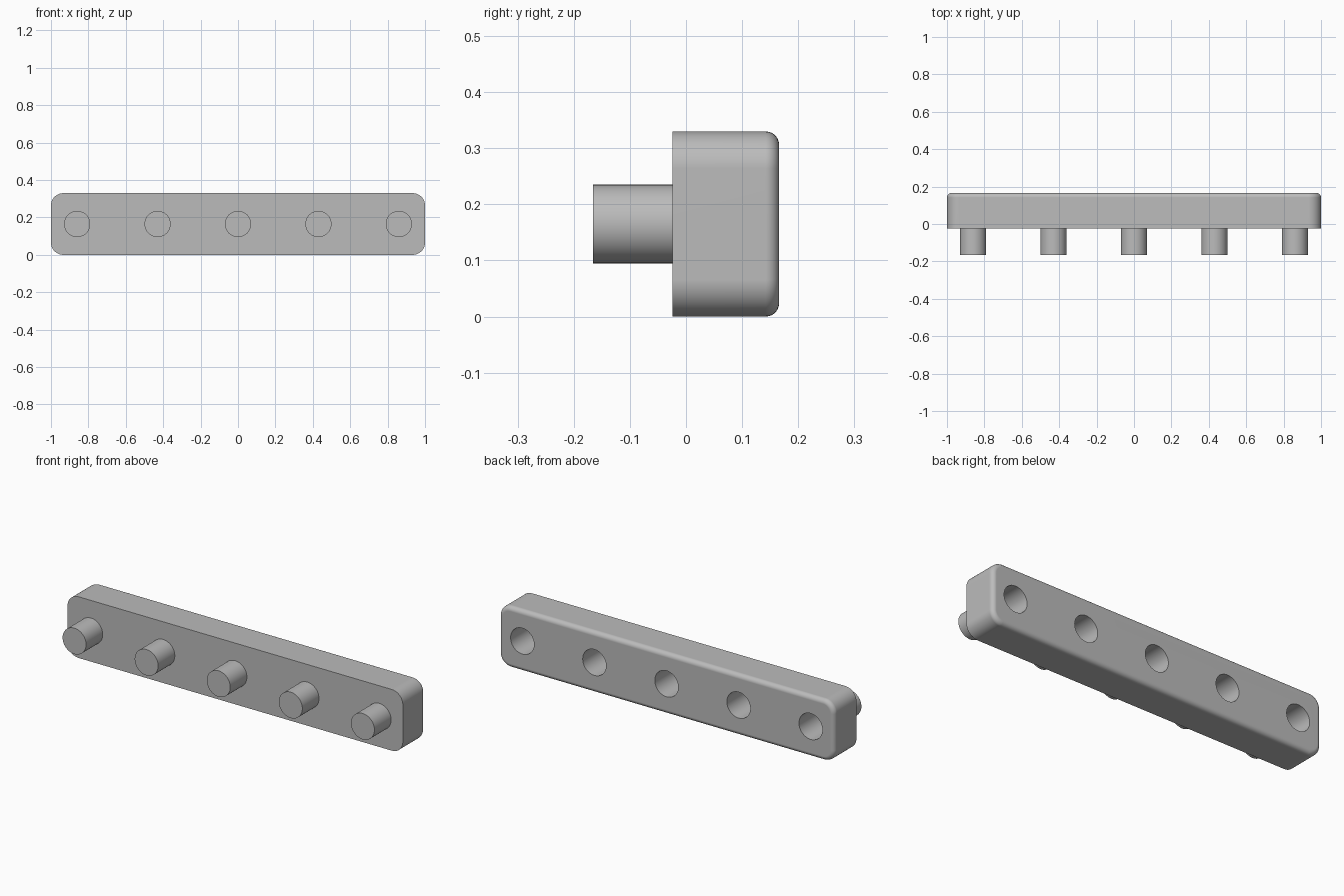
import bpy, bmesh, math
from mathutils import Matrix, Vector

old = bpy.data.objects.get("Cube")
if old:
    bpy.data.objects.remove(old, do_unlink=True)

HEIGHT, CORNER, FILLET = 0.33, 0.066, 0.024
FRONT, BACK, PIN_END = -0.024, 0.166, -0.166
MID = HEIGHT / 2
SPACING, RADIUS = 0.43, 0.07
HOLE_DEPTH = 0.16

grey = bpy.data.materials.new("plain grey")
grey.use_nodes = True
colour = (0.5, 0.5, 0.5, 1)
grey.diffuse_color = colour
grey.node_tree.nodes["Principled BSDF"].inputs["Base Color"].default_value = colour


def make_object(name, bm):
    bmesh.ops.recalc_face_normals(bm, faces=bm.faces)
    mesh = bpy.data.meshes.new(name)
    bm.to_mesh(mesh)
    bm.free()
    mesh.materials.append(grey)
    obj = bpy.data.objects.new(name, mesh)
    bpy.context.collection.objects.link(obj)
    return obj


def activate(obj):
    bpy.ops.object.select_all(action="DESELECT")
    obj.select_set(True)
    bpy.context.view_layer.objects.active = obj


def smooth(obj):
    activate(obj)
    bpy.ops.object.shade_smooth_by_angle(angle=math.radians(30))


def cylinder(bm, x, y0, y1):
    """Add a capped cylinder running along y."""
    place = Matrix.Translation((x, (y0 + y1) / 2, MID)) @ Matrix.Rotation(math.pi / 2, 4, "X")
    bmesh.ops.create_cone(bm, cap_ends=True, segments=48, radius1=RADIUS,
                          radius2=RADIUS, depth=y1 - y0, matrix=place)


# Bar: rounded rectangle extruded front to back, with the back rim rounded
bm = bmesh.new()
outline = []
for i, (sx, sz) in enumerate([(1, 1), (-1, 1), (-1, -1), (1, -1)]):
    for k in range(11):
        a = (i + k / 10) * math.pi / 2
        outline.append(bm.verts.new((sx * (1 - CORNER) + CORNER * math.cos(a), FRONT,
                                     MID + sz * (MID - CORNER) + CORNER * math.sin(a))))
face = bm.faces.new(outline)
extruded = bmesh.ops.extrude_face_region(bm, geom=[face], use_keep_orig=True)
moved = [v for v in extruded["geom"] if isinstance(v, bmesh.types.BMVert)]
bmesh.ops.translate(bm, verts=moved, vec=Vector((0, BACK - FRONT, 0)))
rim = [e for e in bm.edges if all(v.co.y > BACK - 0.001 for v in e.verts)]
bmesh.ops.bevel(bm, geom=rim, offset=FILLET, segments=6, profile=0.5, affect="EDGES")
bar = make_object("bar", bm)

# Blind sockets cut into the back
bm = bmesh.new()
for i in range(-2, 3):
    cylinder(bm, i * SPACING, BACK - HOLE_DEPTH, BACK + 0.05)
cutter = make_object("socket_cutter", bm)
cutter.hide_render = True
cut = bar.modifiers.new("sockets", "BOOLEAN")
cut.object = cutter
cut.operation = "DIFFERENCE"
cut.solver = "EXACT"
activate(bar)
bpy.ops.object.modifier_apply(modifier=cut.name)
bpy.data.objects.remove(cutter, do_unlink=True)
smooth(bar)
weighted = bar.modifiers.new("even_shading", "WEIGHTED_NORMAL")
weighted.keep_sharp = True

# Row of pins on the front
for i in range(-2, 3):
    bm = bmesh.new()
    cylinder(bm, i * SPACING, PIN_END, FRONT)
    smooth(make_object(f"pin_{i + 3}", bm))
